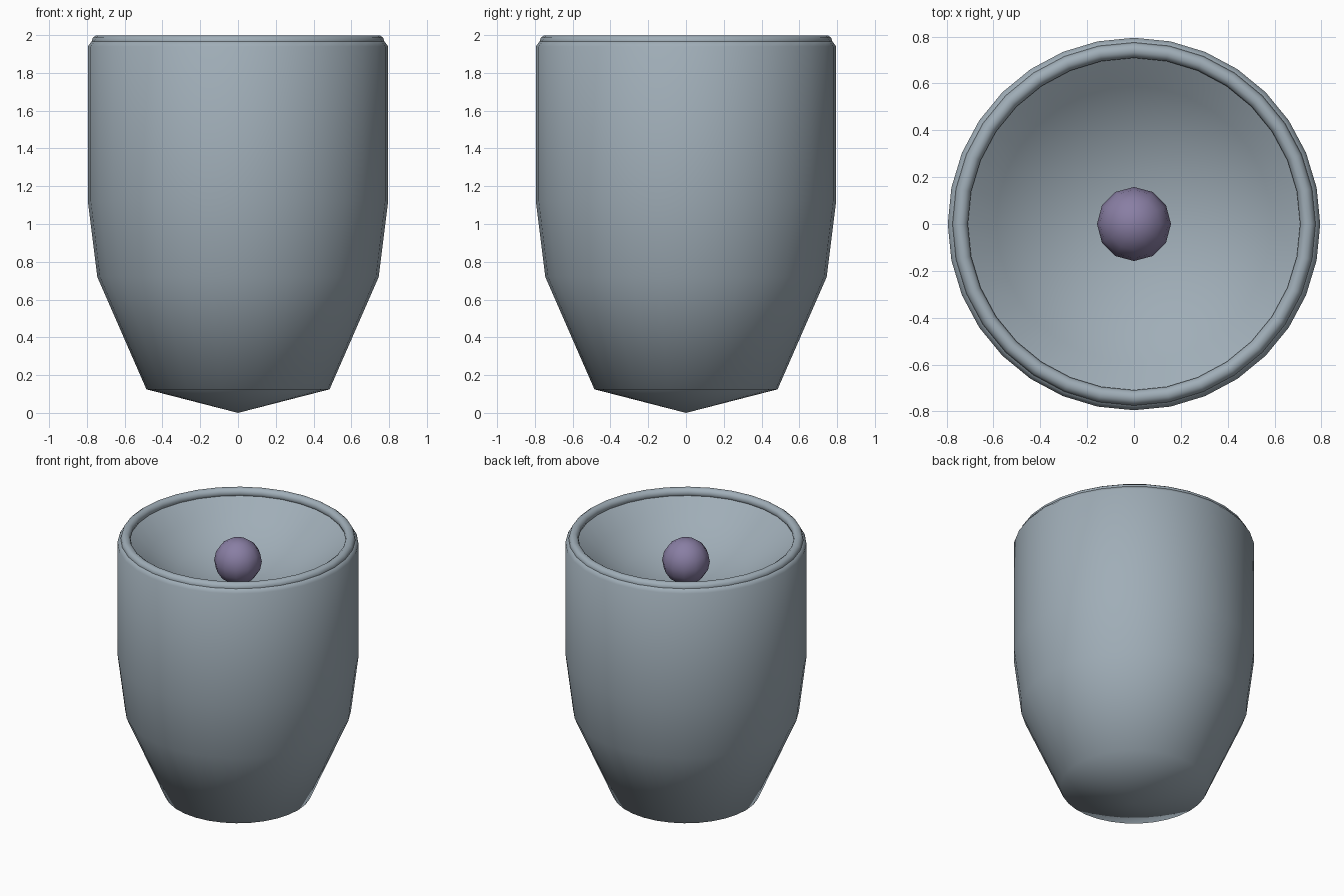
import bpy, bmesh, math

if "Cube" in bpy.data.objects:
    bpy.data.objects.remove(bpy.data.objects["Cube"])

SIDES = 32


def material(name, rgb):
    m = bpy.data.materials.new(name)
    m.diffuse_color = (*rgb, 1.0)
    m.use_nodes = True
    m.node_tree.nodes["Principled BSDF"].inputs["Base Color"].default_value = m.diffuse_color
    return m


def lathe(name, profile, mat):
    """Revolve (radius, z) points round z; zero radius ends become poles."""
    bm = bmesh.new()
    rings = []
    for r, z in profile:
        if r == 0:
            rings.append([bm.verts.new((0, 0, z))] * SIDES)
        else:
            rings.append([bm.verts.new((r * math.cos(2 * math.pi * i / SIDES),
                                        r * math.sin(2 * math.pi * i / SIDES), z))
                          for i in range(SIDES)])
    for a, b in zip(rings, rings[1:]):
        for i in range(SIDES):
            j = (i + 1) % SIDES
            corners = list(dict.fromkeys((a[i], a[j], b[j], b[i])))
            bm.faces.new(corners).smooth = True
    bmesh.ops.recalc_face_normals(bm, faces=bm.faces)
    me = bpy.data.meshes.new(name)
    bm.to_mesh(me)
    bm.free()
    me.materials.append(mat)
    ob = bpy.data.objects.new(name, me)
    bpy.context.collection.objects.link(ob)
    return ob


cup_grey = material("blue_grey", (0.35, 0.42, 0.475))
ball_purple = material("muted_purple", (0.25, 0.21, 0.37))

# Cup body: pointed base, flaring wall, rounded shoulder, shallow round dish on top
R, FLOOR = 1.0, 1.65
dish = [(R * math.sin(a), FLOOR + R - R * math.cos(a))
        for a in (math.radians(d) for d in (46, 36, 24, 12))]
lathe("cup_body", [
    (0, 0), (0.485, 0.125), (0.745, 0.72), (0.795, 1.12), (0.795, 1.94),
    (0.765, 1.98)] + dish + [(0, FLOOR)], cup_grey)

# Rolled rim
bpy.ops.mesh.primitive_torus_add(major_segments=SIDES, minor_segments=10,
                                 major_radius=0.742, minor_radius=0.033,
                                 location=(0, 0, 1.967))
rim = bpy.context.object
rim.name = "rolled_rim"
rim.data.materials.append(cup_grey)
bpy.ops.object.shade_smooth()

# Small ball resting in the dish
bpy.ops.mesh.primitive_uv_sphere_add(segments=12, ring_count=8, radius=0.158,
                                     location=(0, 0, 1.81))
ball = bpy.context.object
ball.name = "ball"
ball.data.materials.append(ball_purple)
bpy.ops.object.shade_smooth()
